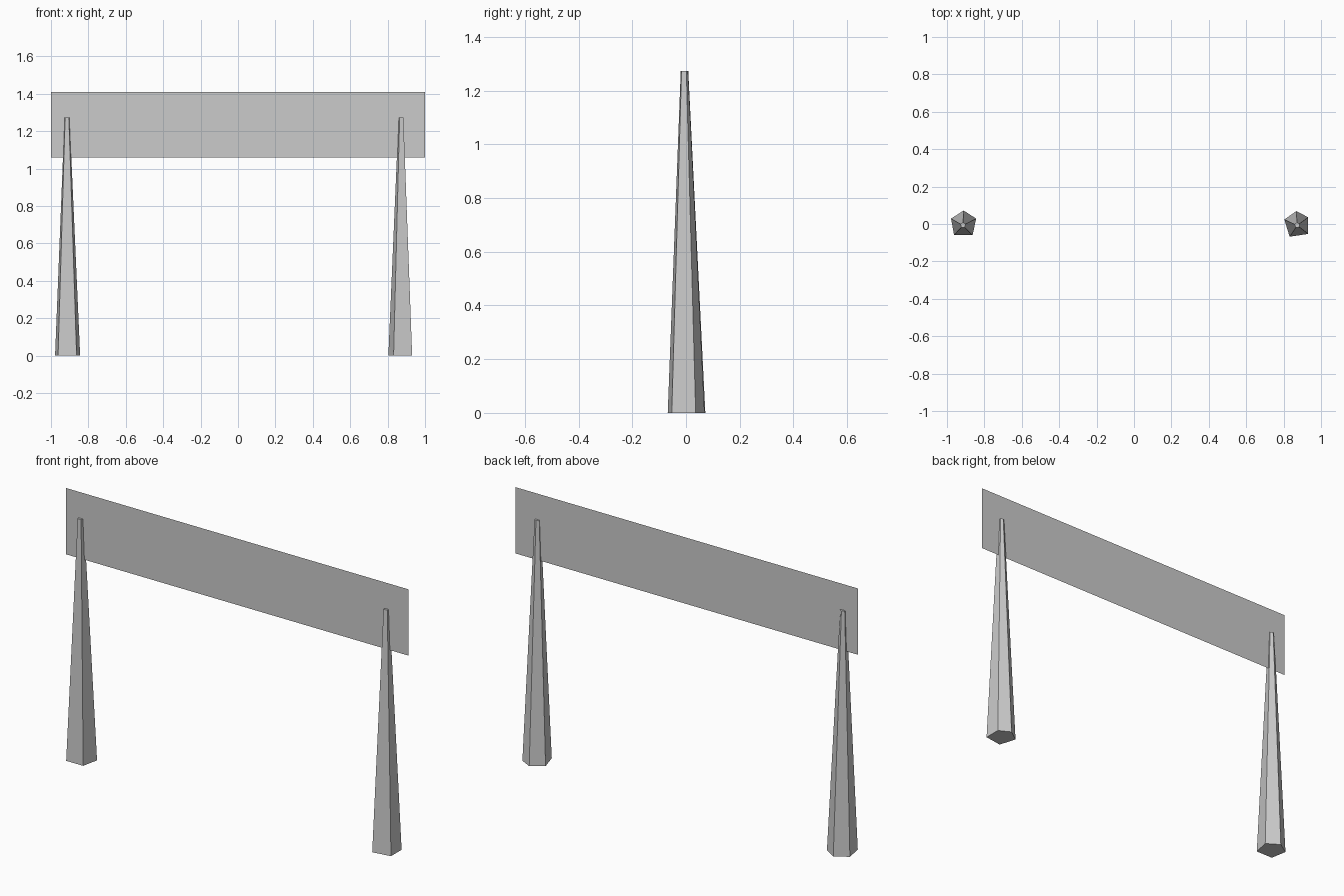
import bpy, bmesh

if "Cube" in bpy.data.objects:
    bpy.data.objects.remove(bpy.data.objects["Cube"])


def make_object(name, bm):
    bmesh.ops.recalc_face_normals(bm, faces=bm.faces)
    mesh = bpy.data.meshes.new(name)
    bm.to_mesh(mesh)
    bm.free()
    obj = bpy.data.objects.new(name, mesh)
    bpy.context.collection.objects.link(obj)
    return obj


def tapered_post(name, section, base, top, height, taper):
    """Loft a five-sided section (relative to base) up to a small top cap."""
    bm = bmesh.new()
    low = [bm.verts.new((base[0] + x, base[1] + y, 0)) for x, y in section]
    high = [bm.verts.new((top[0] + x * taper, top[1] + y * taper, height))
            for x, y in section]
    n = len(section)
    for i in range(n):
        j = (i + 1) % n
        bm.faces.new((low[i], low[j], high[j], high[i]))
    bm.faces.new(low[::-1])
    bm.faces.new(high)
    return make_object(name, bm)


# Rough-hewn pentagonal posts
left_section = [(0, .072), (-.067, .029), (-.051, -.06), (.048, -.06), (.067, .029)]
right_section = [(-.003, .069), (-.067, .024), (-.039, -.068), (.06, -.053), (.06, .036)]
tapered_post("left_post", left_section, (-.911, 0), (-.914, -.006), 1.273, .2)
tapered_post("right_post", right_section, (.871, 0), (.872, -.006), 1.273, .2)

# Thin flat banner panel running through the post tops
bm = bmesh.new()
bm.faces.new([bm.verts.new((x, -.006, z))
              for x, z in [(-1, 1.06), (1, 1.06), (1, 1.41), (-1, 1.41)]])
make_object("panel", bm)
